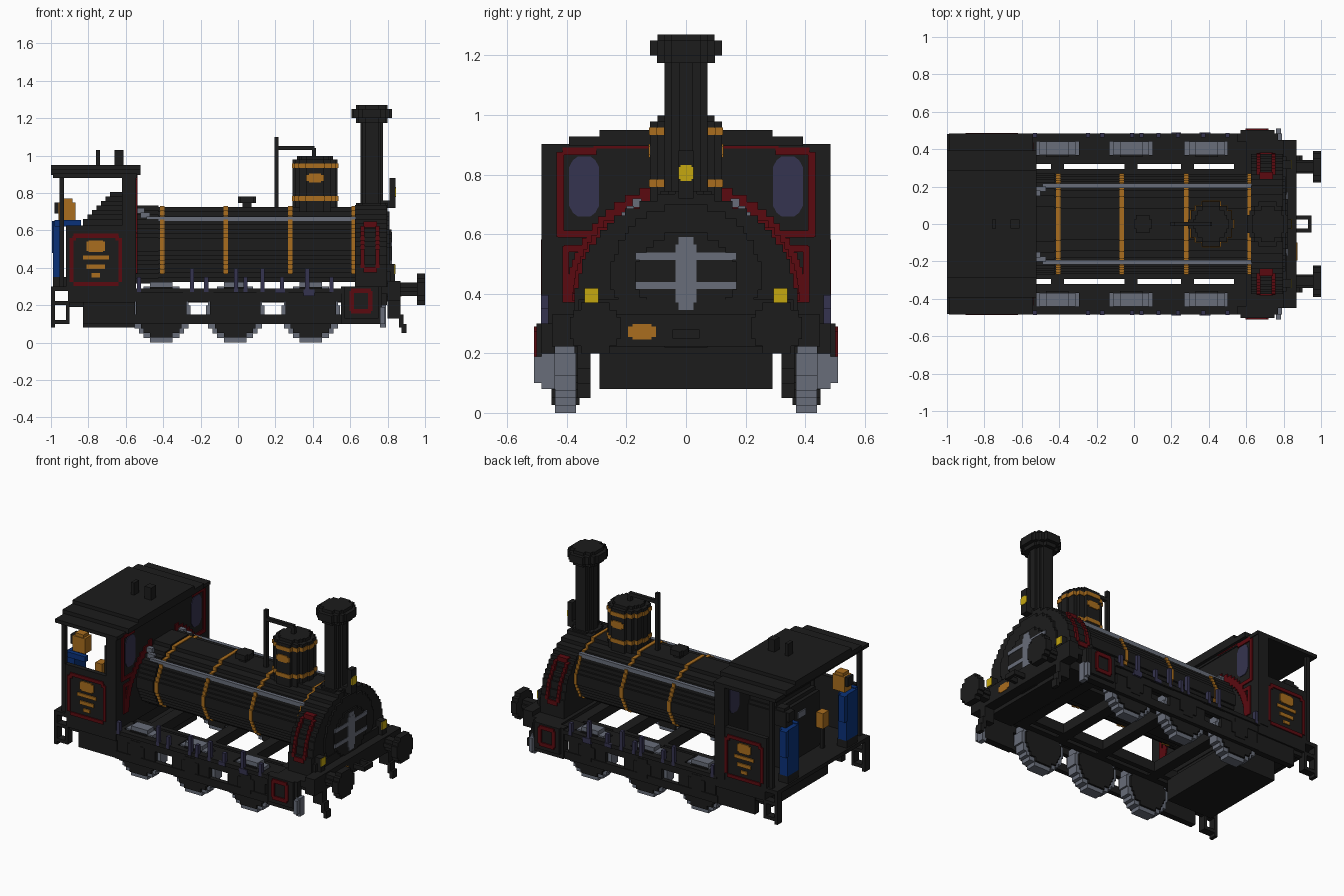
import bpy, bmesh, math

old = bpy.data.objects.get("Cube")
if old:
    bpy.data.objects.remove(old, do_unlink=True)

V = 0.0241  # size of one block step


def material(name, rgb):
    m = bpy.data.materials.new(name)
    m.use_nodes = True
    m.diffuse_color = (*rgb, 1)
    b = next(n for n in m.node_tree.nodes if n.type == 'BSDF_PRINCIPLED')
    b.inputs["Base Color"].default_value = (*rgb, 1)
    b.inputs["Roughness"].default_value = 0.8
    return m


BLACK = material("black", (0.0115, 0.0115, 0.0115))
RED = material("dark_red", (0.105, 0.003, 0.005))
GOLD = material("brass", (0.4, 0.155, 0.013))
STEEL = material("steel_grey", (0.14, 0.155, 0.195))
GLASS = material("violet_glass", (0.036, 0.034, 0.08))
BLUE = material("overall_blue", (0.003, 0.031, 0.19))
YELLOW = material("lamp_yellow", (0.56, 0.39, 0.005))


def finish(name, bm, mat):
    bmesh.ops.recalc_face_normals(bm, faces=bm.faces)
    me = bpy.data.meshes.new(name)
    bm.to_mesh(me)
    bm.free()
    me.materials.append(mat)
    ob = bpy.data.objects.new(name, me)
    bpy.context.collection.objects.link(ob)
    return ob


def boxes(name, mat, items, mirror=False):
    """Join boxes (x0, x1, y0, y1, z0, z1); mirror repeats them across y."""
    bm = bmesh.new()
    items = list(items)
    if mirror:
        items += [(a, b, -d, -c, e, f) for a, b, c, d, e, f in items]
    for x0, x1, y0, y1, z0, z1 in items:
        vs = bmesh.ops.create_cube(bm, size=1)["verts"]
        for v in vs:
            v.co = ((x0 + x1) / 2 + v.co.x * (x1 - x0),
                    (y0 + y1) / 2 + v.co.y * (y1 - y0),
                    (z0 + z1) / 2 + v.co.z * (z1 - z0))
    return finish(name, bm, mat)


def stepped(cu, cv, ru, rv, grow=0.0):
    """Blocky ellipse outline made of whole steps, optionally grown outward."""
    n = max(2, round(2 * rv / V))
    h = 2 * rv / n
    right = []
    for i in range(n):
        t = (-rv + (i + 0.5) * h) / rv
        w = max(V / 2, round(ru * math.sqrt(1 - t * t) / (V / 2)) * V / 2) + grow
        for e in (i, i + 1):
            p = (w, cv + (-rv + e * h) * (1 + grow / rv))
            if len(right) > 1 and right[-1][0] == right[-2][0] == w:
                right.pop()
            if not right or right[-1] != p:
                right.append(p)
    return [(cu + w, z) for w, z in right] + [(cu - w, z) for w, z in reversed(right)]


def prism(name, mat, pts, axis, a, b, mirror=False):
    """Extrude an outline along an axis: x (y,z), y (x,z) or z (x,y)."""
    put = {'x': lambda u, v, d: (d, u, v), 'y': lambda u, v, d: (u, d, v),
           'z': lambda u, v, d: (u, v, d)}[axis]
    bm = bmesh.new()
    for s in ((1, -1) if mirror else (1,)):
        rings = []
        for d in (a, b):
            ring = []
            for u, v in pts:
                x, y, z = put(u, v, d)
                ring.append(bm.verts.new((x, y * s, z)))
            bm.faces.new(ring)
            rings.append(ring)
        n = len(pts)
        for i in range(n):
            j = (i + 1) % n
            bm.faces.new((rings[0][i], rings[0][j], rings[1][j], rings[1][i]))
    return finish(name, bm, mat)


def half(r, z, zc=0.37):
    return math.sqrt(max(0, r * r - (z - zc) ** 2))


# Boiler, firebox and brass bands
prism("boiler", BLACK, stepped(0, 0.525, 0.262, 0.2), 'x', -0.56, 0.64)
prism("firebox", BLACK, stepped(0, 0.525, 0.262, 0.2, 0.008), 'x', -0.56, -0.425)
band = [p for p in stepped(0, 0.525, 0.262, 0.2, 0.006) if p[1] > 0.36]
for i, x in enumerate((-0.405, -0.065, 0.28, 0.618)):
    prism(f"boiler_band_{i}", GOLD, band, 'x', x - 0.012, x + 0.012)
boxes("handrail", STEEL, [(-0.49, 0.63, 0.193, 0.217, 0.65, 0.675), (-0.52, -0.47, 0.175, 0.2, 0.665, 0.695),
                          (-0.54, -0.5, 0.15, 0.18, 0.69, 0.72)], True)

# Smokebox with red side panels
arch = [p for p in stepped(0, 0.37, 0.37, 0.365) if p[1] >= 0.36]
prism("smokebox", BLACK, [(-arch[0][0], 0.2), (arch[0][0], 0.2)] + arch, 'x', 0.625, 0.797)
rows = [0.375 + i * V for i in range(11)]
trim = []
for i, z in enumerate(rows):
    w = half(0.37, z + V / 2)
    spans = [(0.67, 0.742)] if i in (0, len(rows) - 1) else [(0.655, 0.677), (0.735, 0.757)]
    trim += [(a, b, w - 0.03, w + 0.012, z, z + V + 0.006) for a, b in spans]
boxes("smokebox_trim", RED, trim, True)
prism("smokebox_door", BLACK, stepped(0, 0.46, 0.25, 0.24), 'x', 0.79, 0.81)
prism("door_inner_ring", BLACK, stepped(0, 0.46, 0.17, 0.145), 'x', 0.8, 0.82)
boxes("door_handles", STEEL, [(0.815, 0.8235, -0.025, 0.025, 0.345, 0.59),
                              (0.815, 0.824, -0.035, 0.035, 0.37, 0.565),
                              (0.815, 0.823, -0.17, 0.17, 0.514, 0.538),
                              (0.815, 0.823, -0.17, 0.17, 0.416, 0.44)])

# Chimney
for n, rx, ry, z0, z1 in (("foot", 0.085, 0.085, 0.69, 0.745), ("stack", 0.06, 0.073, 0.74, 1.19),
                          ("lip", 0.085, 0.097, 1.175, 1.2), ("cap", 0.108, 0.12, 1.2, 1.25),
                          ("crown", 0.085, 0.096, 1.25, 1.27)):
    prism("chimney_" + n, BLACK, stepped(0.715, 0, rx, ry), 'z', z0, z1)

# Steam dome, whistle pipe and safety valve
DX = 0.412
prism("dome", BLACK, stepped(DX, 0, 0.12, 0.12), 'z', 0.68, 0.978)
prism("dome_top", BLACK, stepped(DX, 0, 0.095, 0.095), 'z', 0.97, 0.998)
for i, z in enumerate((0.758, 0.933)):
    prism(f"dome_band_{i}", GOLD, stepped(DX, 0, 0.12, 0.12, 0.004), 'z', z, z + 0.025)
boxes("dome_plate", GOLD, [(0.365, 0.46, 0.118, 0.126, 0.865, 0.895), (0.38, 0.445, 0.118, 0.126, 0.857, 0.903)], True)
boxes("whistle_pipe", BLACK, [(0.195, 0.217, -0.012, 0.012, 0.7, 1.1), (0.2, 0.41, -0.012, 0.012, 1.03, 1.052),
                              (0.395, 0.417, -0.012, 0.012, 0.99, 1.04)])
prism("valve_stem", BLACK, stepped(0.048, 0, 0.025, 0.025), 'z', 0.71, 0.75)
prism("valve_cap", BLACK, stepped(0.048, 0, 0.048, 0.048), 'z', 0.745, 0.78)

# Front beam, lamps, buffers, coupling and guard irons
boxes("front_beam", BLACK, [(0.8, 0.87, -0.45, 0.45, 0.222, 0.33), (0.6, 0.87, -0.45, 0.45, 0.26, 0.3),
                            (0.79, 0.815, -0.36, 0.36, 0.33, 0.38)])
boxes("number_plate", GOLD, [(0.868, 0.873, -0.195, -0.1, 0.255, 0.29), (0.868, 0.873, -0.18, -0.115, 0.247, 0.298)])
boxes("lamp_bodies", BLACK, [(0.79, 0.84, 0.295, 0.34, 0.33, 0.42)], True)
boxes("top_lamp_body", BLACK, [(0.77, 0.84, -0.025, 0.025, 0.72, 0.76), (0.81, 0.842, -0.025, 0.025, 0.72, 0.88)])
boxes("side_lamps", YELLOW, [(0.838, 0.843, 0.293, 0.341, 0.367, 0.417)], True)
boxes("top_lamp", YELLOW, [(0.84, 0.845, -0.026, 0.026, 0.785, 0.825), (0.84, 0.845, -0.018, 0.018, 0.778, 0.832)])
prism("buffer_shaft", BLACK, stepped(0.305, 0.285, 0.04, 0.036), 'x', 0.86, 0.97, True)
prism("buffer_head", BLACK, stepped(0.305, 0.285, 0.085, 0.085), 'x', 0.957, 1.0, True)
boxes("coupling", BLACK, [(0.87, 0.95, 0.025, 0.045, 0.25, 0.28), (0.93, 0.95, -0.045, 0.045, 0.25, 0.28)], True)
boxes("guard_irons", BLACK, [(0.8, 0.87, 0.32, 0.365, 0.13, 0.23), (0.86, 0.885, 0.32, 0.365, 0.08, 0.15),
                             (0.875, 0.9, 0.32, 0.365, 0.05, 0.1)], True)

# Wheels, frames and cross members
WX = (-0.41, -0.015, 0.39)
for i, x in enumerate(WX):
    prism(f"wheel_{i}", STEEL, stepped(x, 0.162, 0.158, 0.162), 'y', 0.37, 0.44, True)
    prism(f"wheel_disc_{i}", BLACK, stepped(x, 0.162, 0.135, 0.135), 'y', 0.358, 0.452, True)
    prism(f"axle_box_{i}", BLACK, stepped(x, 0.19, 0.06, 0.06), 'y', 0.45, 0.478, True)
frame = [(-0.56, 0.62, 0.445, 0.475, 0.22, 0.29), (-0.56, 0.62, 0.445, 0.475, 0.1, 0.15),
         (-0.56, 0.62, 0.32, 0.368, 0.215, 0.285), (-0.56, 0.62, 0.44, 0.485, 0.265, 0.29),
         (-0.56, 0.62, 0.26, 0.293, 0.215, 0.28)]
frame += [(x - 0.135, x + 0.135, 0.45, 0.47, 0.1, 0.25) for x in WX]
frame += [(a, b, 0.33, 0.48, 0.262, 0.288) for a, b in ((-0.56, -0.52), (-0.295, -0.13), (0.1, 0.27), (0.5, 0.62))]
boxes("side_frames", BLACK, frame, True)
boxes("cross_members", BLACK, [(x - 0.035, x + 0.035, -0.36, 0.36, 0.215, 0.28) for x in (-0.41, -0.015, 0.285, 0.57)])
boxes("frame_brackets", GLASS, [(x - 0.011, x + 0.011, 0.462, 0.487, 0.27, 0.395 if i % 2 else 0.35)
                                for i, x in enumerate((-0.53, -0.245, -0.17, -0.01, 0.04, 0.13, 0.235, 0.37, 0.5))]
      + [(0.35, 0.41, 0.475, 0.49, 0.25, 0.285), (0.2, 0.25, 0.475, 0.49, 0.265, 0.29)], True)

# Cylinders with red outer panels
boxes("cylinders", BLACK, [(0.57, 0.75, 0.44, 0.502, 0.13, 0.3), (0.55, 0.77, 0.44, 0.485, 0.1, 0.3)], True)
boxes("cylinder_trim", RED, [(0.595, 0.62, 0.49, 0.51, 0.17, 0.275), (0.695, 0.72, 0.49, 0.51, 0.17, 0.275),
                             (0.605, 0.71, 0.49, 0.51, 0.265, 0.29), (0.605, 0.71, 0.49, 0.51, 0.155, 0.18)], True)
boxes("piston_rods", STEEL, [(0.76, 0.79, 0.44, 0.485, 0.08, 0.2), (0.76, 0.785, 0.48, 0.51, 0.1, 0.19)], True)

# Cab floor, underside tank and steps
boxes("cab_floor", BLACK, [(-0.91, -0.55, -0.48, 0.48, 0.215, 0.3), (-1.0, -0.9, -0.48, 0.48, 0.275, 0.3),
                           (-0.83, -0.5, -0.29, 0.29, 0.08, 0.22)])
boxes("cab_steps", BLACK, [(-1.0, -0.9, 0.43, 0.48, 0.2, 0.222), (-1.0, -0.978, 0.43, 0.48, 0.08, 0.29),
                           (-0.92, -0.9, 0.43, 0.48, 0.1, 0.22), (-0.985, -0.9, 0.43, 0.48, 0.1, 0.122),
                           (-0.91, -0.82, 0.43, 0.46, 0.19, 0.22), (-0.83, -0.55, 0.43, 0.47, 0.1, 0.22)], True)

# Cab walls, posts and roof
boxes("cab_walls", BLACK, [(-0.92, -0.55, 0.45, 0.48, 0.28, 0.625), (-0.62, -0.545, 0.44, 0.485, 0.28, 0.89),
                           (-0.955, -0.93, 0.44, 0.465, 0.28, 0.89), (-0.59, -0.545, 0.0, 0.48, 0.28, 0.89),
                           (-0.59, -0.545, 0.0, 0.39, 0.88, 0.915)], True)
boxes("roof", BLACK, [(-0.99, -0.54, -0.485, 0.485, 0.88, 0.903), (-1.0, -0.52, -0.392, 0.392, 0.895, 0.927),
                      (-1.0, -0.52, -0.29, 0.29, 0.92, 0.95)])
boxes("roof_vents", BLACK, [(-0.76, -0.737, -0.025, 0.025, 0.94, 1.03), (-0.66, -0.613, -0.025, 0.025, 0.94, 1.03)])
pane = [(0.342 + u * s, 0.76 + v * t) for s, t, flip in ((1, 1, 1), (-1, 1, -1), (-1, -1, 1), (1, -1, -1))
        for u, v in ((0.05, 0.065), (0.038, 0.088), (0.022, 0.1))[::flip]]
prism("cab_windows", GLASS, pane, 'x', -0.594, -0.541, True)

# Red lining on the cab front, following the boiler curve
X0, X1 = -0.546, -0.538
lining = [(X0, X1, 0.41, 0.435, 0.59, 0.875), (X0, X1, 0.3, 0.415, 0.865, 0.89), (X0, X1, 0.12, 0.31, 0.888, 0.912),
          (X0, X1, 0.28, 0.43, 0.588, 0.612), (X0, X1, 0.32, 0.41, 0.54, 0.563), (X0, X1, 0.392, 0.415, 0.37, 0.56)]
for i in range(16):
    z = 0.37 + i * V
    lining.append((X0, X1, max(0.12, half(0.36, z + V / 2)), max(0.14, half(0.405, z + V / 2)), z, z + V))
boxes("cab_front_lining", RED, lining, True)

# Red lining and brass emblem on the cab sides
boxes("cab_side_lining", RED, [(-0.9, -0.88, 0.478, 0.487, 0.325, 0.56), (-0.64, -0.62, 0.478, 0.487, 0.325, 0.56),
                               (-0.88, -0.64, 0.478, 0.487, 0.56, 0.582), (-0.88, -0.64, 0.478, 0.487, 0.303, 0.325),
                               (-0.885, -0.865, 0.478, 0.487, 0.545, 0.57), (-0.655, -0.635, 0.478, 0.487, 0.545, 0.57)], True)
boxes("cab_side_emblem", GOLD, [(-0.76 - w, -0.76 + w, 0.478, 0.487, z - h, z + h) for w, z, h in
                                ((0.05, 0.515, 0.025), (0.038, 0.515, 0.032), (0.07, 0.455, 0.011),
                                 (0.05, 0.405, 0.012), (0.023, 0.36, 0.011))], True)

# Boiler backhead and controls inside the cab
boxes("backhead", BLACK, [(-0.83 + i * V, -0.58, -0.2 + i * 0.01, 0.2 - i * 0.01, 0.28, 0.66 + i * V) for i in range(7)])
boxes("cab_lever", GOLD, [(-0.89, -0.84, -0.21, -0.15, 0.44, 0.54)])
boxes("lever_post", BLACK, [(-0.875, -0.855, -0.19, -0.17, 0.29, 0.45)])
boxes("gauges", STEEL, [(-0.838, -0.825, -0.05, 0.03, 0.56, 0.6), (-0.838, -0.825, 0.08, 0.12, 0.56, 0.6)])

# Two crew figures in blue overalls
for n, y, skin in (("driver", -0.31, GOLD), ("fireman", 0.3, BLACK)):
    boxes(n + "_overalls", BLUE, [(-0.99, -0.93, y - 0.06, y + 0.06, 0.35, 0.65), (-0.98, -0.84, y - 0.075, y - 0.045, 0.62, 0.655),
                                  (-0.995, -0.95, y + 0.055, y + 0.085, 0.48, 0.65)])
    boxes(n + "_boots", BLACK, [(-0.99, -0.92, y - 0.055, y + 0.055, 0.29, 0.35)])
    boxes(n + "_head", skin, [(-0.96, -0.87, y - 0.035, y + 0.035, 0.65, 0.75), (-0.945, -0.885, y - 0.03, y + 0.03, 0.74, 0.77)])
    boxes(n + "_hair", BLACK, [(-0.98, -0.955, y - 0.03, y + 0.03, 0.69, 0.75)])
